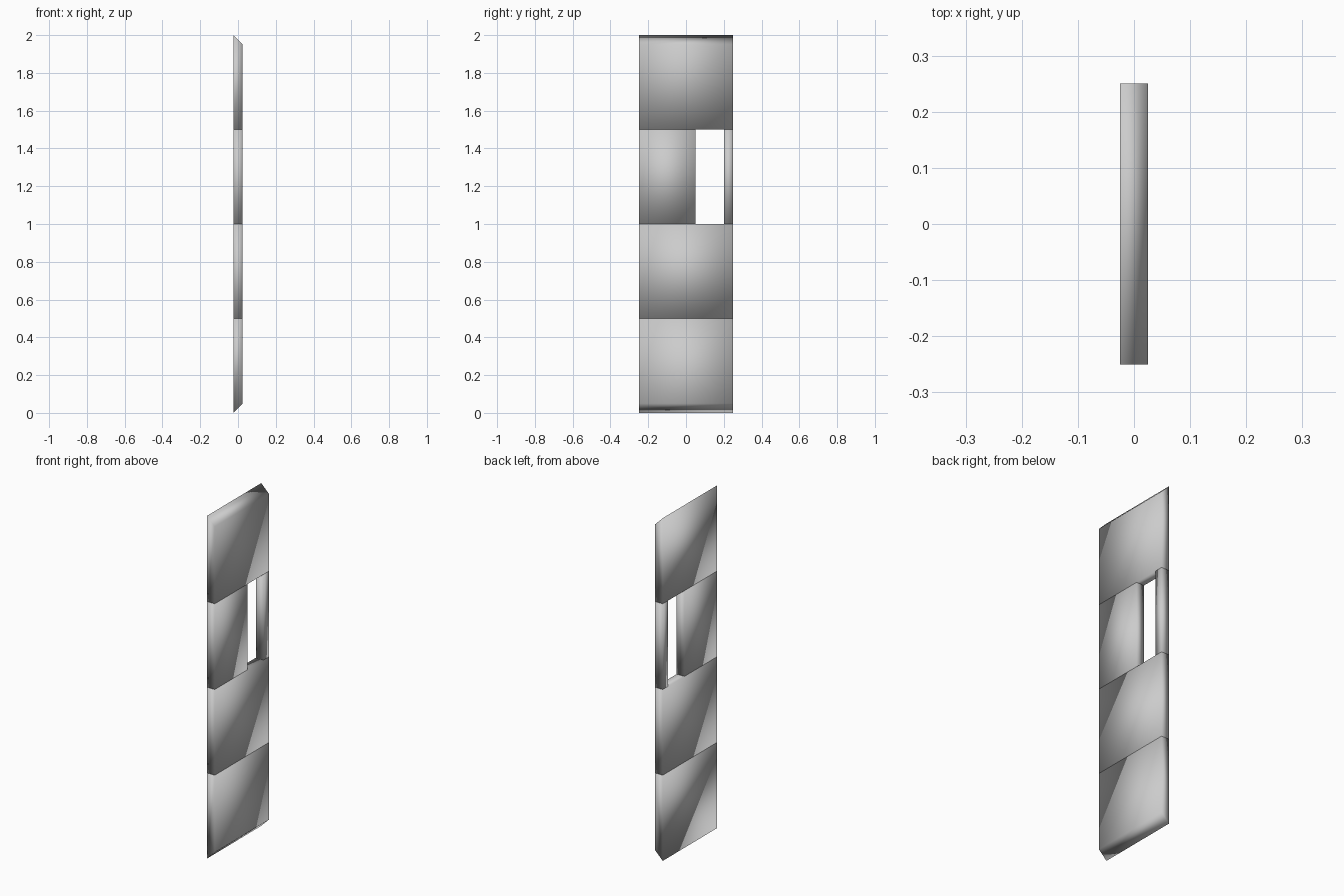
import bpy
import bmesh

if "Cube" in bpy.data.objects:
    bpy.data.objects.remove(bpy.data.objects["Cube"])

T = 0.025   # half thickness
W = 0.25    # half width


def panel(name, y0, y1, z0, z1, mitre_bottom=0.0, mitre_top=0.0):
    """Closed block extruded along y; mitres slope the ends on the +x side."""
    profile = [(-T, z0), (T, z0 + mitre_bottom), (T, z1 - mitre_top), (-T, z1)]
    bm = bmesh.new()
    face = bm.faces.new([bm.verts.new((x, y0, z)) for x, z in profile])
    out = bmesh.ops.extrude_face_region(bm, geom=[face])
    moved = [v for v in out["geom"] if isinstance(v, bmesh.types.BMVert)]
    bmesh.ops.translate(bm, verts=moved, vec=(0, y1 - y0, 0))
    bmesh.ops.recalc_face_normals(bm, faces=bm.faces)
    for f in bm.faces:
        f.smooth = True
    mesh = bpy.data.meshes.new(name)
    bm.to_mesh(mesh)
    bm.free()
    obj = bpy.data.objects.new(name, mesh)
    bpy.context.collection.objects.link(obj)
    return obj


# Stacked wall panels, mitred at both outer ends
panel("bottom_panel", -W, W, 0.0, 0.5, mitre_bottom=2 * T)
panel("lower_panel", -W, W, 0.5, 1.0)
panel("top_panel", -W, W, 1.5, 2.0, mitre_top=2 * T)

# Posts on either side of the window slot
panel("wide_post", -W, 0.05, 1.0, 1.5)
panel("narrow_post", 0.20, W, 1.0, 1.5)
